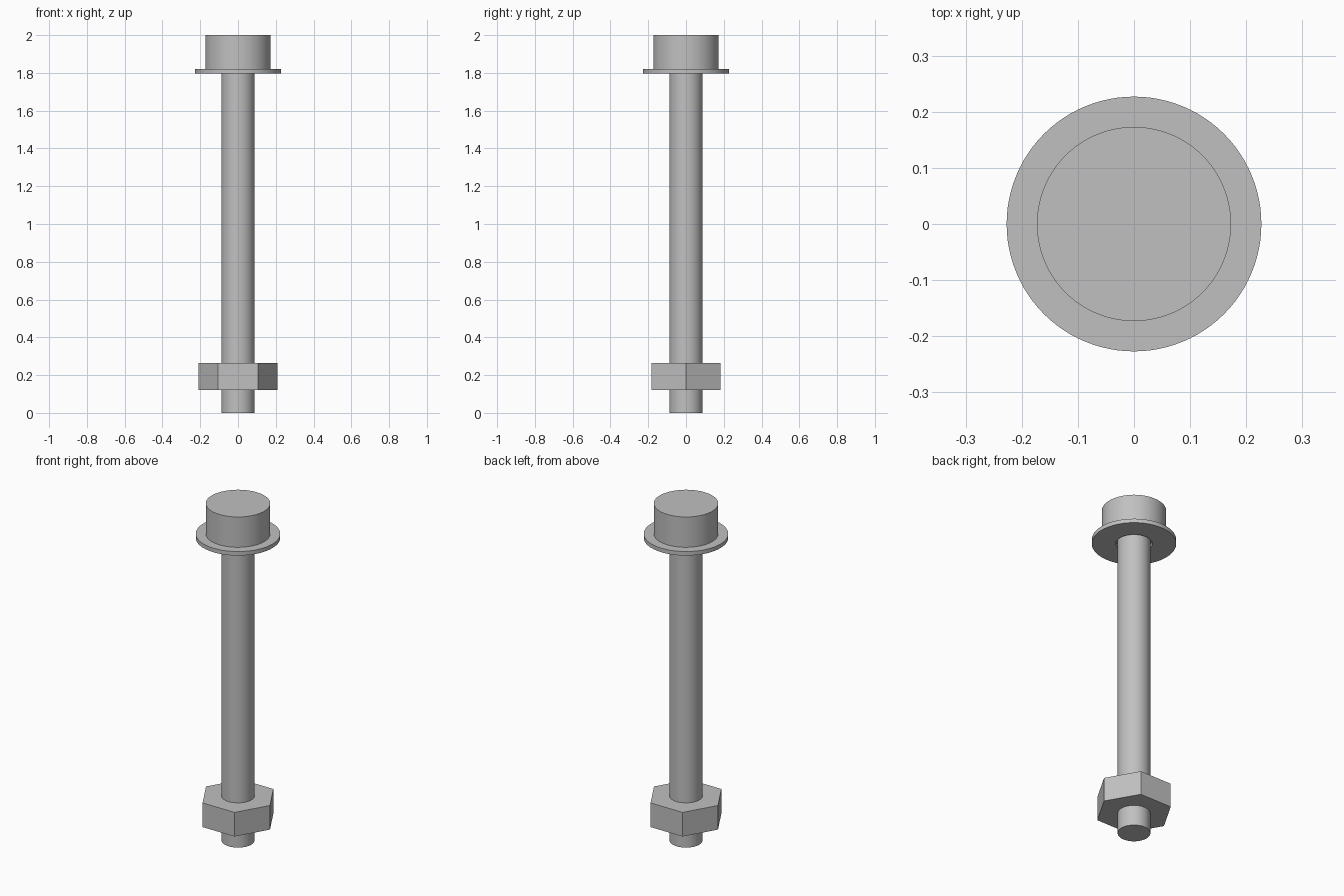
import bpy, bmesh, math

if "Cube" in bpy.data.objects:
    bpy.data.objects.remove(bpy.data.objects["Cube"])

steel = bpy.data.materials.new("steel_grey")
steel.diffuse_color = (0.53, 0.53, 0.53, 1)
steel.use_nodes = True
steel.node_tree.nodes["Principled BSDF"].inputs["Base Color"].default_value = steel.diffuse_color


def lathe(name, profile, sides, closed=False):
    """Spin a (radius, z) profile around z; a closed profile makes a ring."""
    bm = bmesh.new()
    rings = [[bm.verts.new((r * math.cos(math.tau * i / sides),
                            r * math.sin(math.tau * i / sides), z))
              for i in range(sides)] for r, z in profile]
    pairs = list(zip(rings, rings[1:]))
    if closed:
        pairs.append((rings[-1], rings[0]))
    else:
        bm.faces.new(rings[0])
        bm.faces.new(rings[-1])
    for a, b in pairs:
        for i in range(sides):
            j = (i + 1) % sides
            bm.faces.new((a[i], a[j], b[j], b[i]))
    bmesh.ops.recalc_face_normals(bm, faces=bm.faces[:])
    mesh = bpy.data.meshes.new(name)
    bm.to_mesh(mesh)
    bm.free()
    mesh.materials.append(steel)
    obj = bpy.data.objects.new(name, mesh)
    bpy.context.collection.objects.link(obj)
    bpy.context.view_layer.objects.active = obj
    bpy.ops.object.select_all(action='DESELECT')
    obj.select_set(True)
    bpy.ops.object.shade_smooth_by_angle(angle=math.radians(30))
    return obj


SHANK_R = 0.088

# Bolt: shank and round head in one turned piece
lathe("bolt", [(SHANK_R, 0), (SHANK_R, 1.82), (0.173, 1.82), (0.173, 2.0)], 96)

# Washer under the head, with a loose hole
lathe("washer", [(0.098, 1.796), (0.227, 1.796), (0.227, 1.82), (0.098, 1.82)],
      96, closed=True)

# Hexagonal nut, corners on the x axis, tight around the shank
lathe("nut", [(0.21, 0.122), (0.21, 0.265)], 6)
